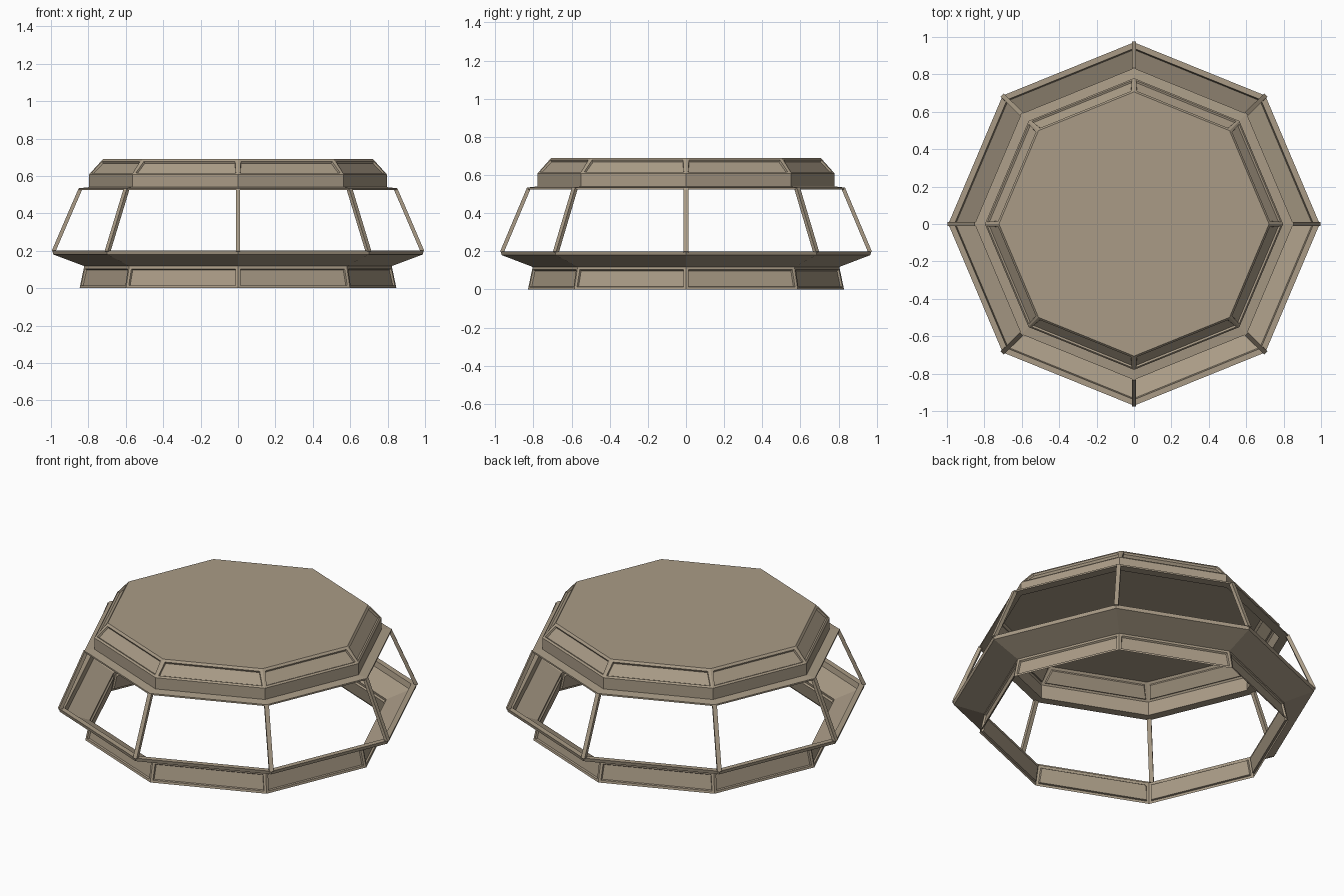
import bpy, bmesh, math
from mathutils import Vector, Matrix

if "Cube" in bpy.data.objects:
    bpy.data.objects.remove(bpy.data.objects["Cube"])

SIDES = 8
YS = 0.978  # the octagon is slightly shallower in y

tan = bpy.data.materials.new("tan_paint")
tan.diffuse_color = (0.40, 0.33, 0.24, 1)
tan.use_nodes = True
tan.node_tree.nodes["Principled BSDF"].inputs["Base Color"].default_value = tan.diffuse_color


def corner(r, z, i):
    a = math.tau * i / SIDES
    return Vector((r * math.cos(a), r * math.sin(a) * YS, z))


def finish(name, bm):
    me = bpy.data.meshes.new(name)
    bm.to_mesh(me)
    bm.free()
    me.materials.append(tan)
    ob = bpy.data.objects.new(name, me)
    bpy.context.collection.objects.link(ob)
    return ob


def octagon_shell(name, profile, panel_band=None, cap=False):
    """Sweep an (r, z) profile round eight sides; one band may get sunk panels."""
    bm = bmesh.new()
    rings = [[bm.verts.new(corner(r, z, i)) for i in range(SIDES)] for r, z in profile]
    panels = []
    for k in range(len(rings) - 1):
        lo, hi = rings[k], rings[k + 1]
        for i in range(SIDES):
            j = (i + 1) % SIDES
            f = bm.faces.new((lo[i], lo[j], hi[j], hi[i]))
            if k == panel_band:
                panels.append(f)
    if cap:
        bm.faces.new(rings[-1])
    bm.normal_update()
    if panels:
        bmesh.ops.inset_individual(bm, faces=panels, thickness=0.020)
        bmesh.ops.inset_individual(bm, faces=panels, thickness=0.006, depth=-0.010)
    return finish(name, bm)


# Base skirt with one sunk panel per side, open underneath
octagon_shell("base_skirt", [(0.847, 0.0), (0.822, 0.118)], panel_band=0)

# Flared tray and the sill on its rim
octagon_shell("flared_sill", [(0.822, 0.118), (0.988, 0.18), (0.993, 0.2),
                              (0.96, 0.2), (0.953, 0.168)])

# Window header: thin ledge under the roof
octagon_shell("window_header", [(0.797, 0.525), (0.852, 0.525), (0.852, 0.534), (0.797, 0.54)])

# Roof: upright fascia, sloped band with panels, flat top
octagon_shell("roof", [(0.797, 0.525), (0.797, 0.607), (0.722, 0.69)], panel_band=1, cap=True)

# Leaning window posts at each corner
for i in range(SIDES):
    a, b = corner(0.987, 0.195, i), corner(0.843, 0.53, i)
    axis = (b - a).normalized()
    side = Vector((-math.sin(math.tau * i / SIDES), math.cos(math.tau * i / SIDES), 0))
    side = (side - axis * side.dot(axis)).normalized()
    out = side.cross(axis)
    rot = Matrix((side, out, axis)).transposed().to_4x4()
    bm = bmesh.new()
    bmesh.ops.create_cube(bm, size=1, matrix=Matrix.Translation((a + b) / 2) @ rot
                          @ Matrix.Diagonal((0.024, 0.02, (b - a).length, 1)))
    bmesh.ops.recalc_face_normals(bm, faces=bm.faces)
    finish(f"window_post_{i + 1}", bm)
